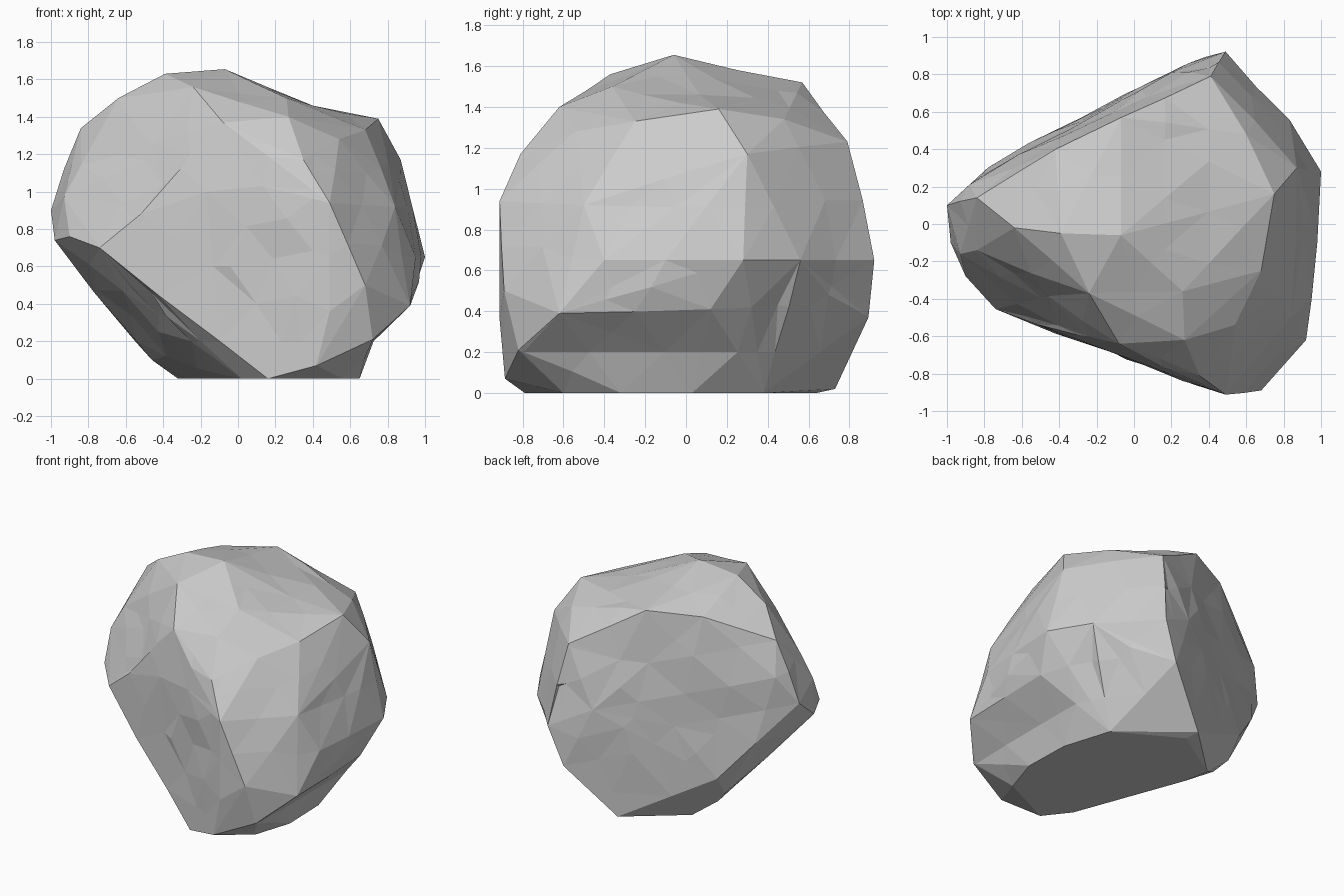
import bpy
import bmesh
import random
from mathutils import Vector

random.seed(4)

default_cube = bpy.data.objects.get("Cube")
if default_cube:
    bpy.data.objects.remove(default_cube, do_unlink=True)


def front_face(x, z):
    """Point on the broad split face at the front."""
    return Vector((x, -0.73 - 0.372 * x, z))


def back_face(x, z):
    """Point on the broad split face at the back."""
    return Vector((x, 0.74 + 0.49 * x - 0.09 * z, z))


def press_in(bm, axis, level, pressed_axis, limit):
    """Cut a ring across the stone and press it in to a limit."""
    normal = Vector((0, 0, 0))
    normal[axis] = 1
    geom = bm.verts[:] + bm.edges[:] + bm.faces[:]
    cut = bmesh.ops.bisect_plane(bm, geom=geom, plane_co=normal * level, plane_no=normal)
    for v in cut['geom_cut']:
        if isinstance(v, bmesh.types.BMVert):
            v.co[pressed_axis] = min(v.co[pressed_axis], limit)


# Outlines of the two split faces, as (x, z)
front_outline = [(.49, .94), (.49, .36), (.42, .07), (.16, 0), (-.23, .34),
                 (-.74, .7), (-.52, .88), (-.17, 1), (.13, 1.03)]
back_outline = [(.49, .65), (.38, .37), (-.07, 1.52), (-.42, 1.5),
                (-.88, 1.1), (-.78, .62), (-.56, .35)]

# Flat underside, as (x, y)
base_outline = [(.02, -.61), (-.28, .19), (-.32, .385), (.08, .64),
                (.53, .38), (.64, .03), (.65, -.32), (.56, -.6)]

# Rounded crown and the sloping shoulder
crown = [(-.07, -.06, 1.655), (-.39, -.05, 1.63), (-.64, -.02, 1.5),
         (-.84, .14, 1.34), (-.24, -.37, 1.56), (.26, -.36, 1.5), (-.08, -.64, 1.37),
         (.27, -.62, 1.4), (.35, -.81, 1.17), (.54, -.54, 1.28),
         (.68, -.25, 1.33), (.75, .16, 1.39), (.6, .48, 1.34), (.41, .79, 1.23)]

# Bulging flank, the swell of the back and the tip of the overhang
flank = [(.87, .3, 1.17), (1, .28, .65), (.98, -.1, .65), (.83, .56, .65),
         (.95, -.4, .65), (.92, -.62, .39), (.68, -.89, .5), (.72, -.82, .21),
         (.92, .12, .41), (.84, -.5, .92)]
back_swell = [(.05, .73, .02), (.2, .81, .8)]
tip = [(-1, .1, .9), (-.98, -.1, .74), (-.9, -.28, .76), (-.93, -.16, .97),
       (-.84, -.14, 1.14), (-.7, .2, .39), (-.55, .33, .2), (-.46, .28, .1)]

points = [front_face(*p) for p in front_outline]
points += [back_face(*p) for p in back_outline]
points += [Vector((x, y, 0)) for x, y in base_outline]
points += [Vector(p) for p in crown + flank + back_swell + tip]

# Wrap the points in a closed skin
bm = bmesh.new()
for p in points:
    bm.verts.new(p)
bmesh.ops.convex_hull(bm, input=bm.verts[:])
bmesh.ops.delete(bm, geom=[v for v in bm.verts if not v.link_faces], context='VERTS')

# Hollow under the flank, and the dip in the shoulder
press_in(bm, axis=2, level=0.2, pressed_axis=0, limit=0.725)
press_in(bm, axis=0, level=0.4, pressed_axis=2, limit=1.46)
bmesh.ops.triangulate(bm, faces=bm.faces[:])

# Break long edges so the split faces become chipped facets
corners = {v.co.copy().freeze() for v in bm.verts}
for limit in (0.8, 0.45):
    long_edges = [e for e in bm.edges if e.calc_length() > limit]
    bmesh.ops.subdivide_edges(bm, edges=long_edges, cuts=1)
    bmesh.ops.triangulate(bm, faces=bm.faces[:])
    flat_edges = [e for e in bm.edges if e.calc_face_angle(1) < 0.04]
    bmesh.ops.beautify_fill(bm, faces=bm.faces[:], edges=flat_edges)

# Chip the new vertices slightly in or out, keeping the underside flat
bm.normal_update()
for v in bm.verts:
    if v.co.z > 0.03 and v.co.copy().freeze() not in corners:
        v.co += v.normal * random.uniform(-0.012, 0.014)
bmesh.ops.recalc_face_normals(bm, faces=bm.faces[:])

mesh = bpy.data.meshes.new("boulder")
bm.to_mesh(mesh)
bm.free()
boulder = bpy.data.objects.new("boulder", mesh)
bpy.context.collection.objects.link(boulder)

# Plain stone colour
stone = bpy.data.materials.new("grey_stone")
stone.use_nodes = True
colour = (0.6, 0.6, 0.6, 1)
stone.diffuse_color = colour
stone.node_tree.nodes["Principled BSDF"].inputs["Base Color"].default_value = colour
mesh.materials.append(stone)
